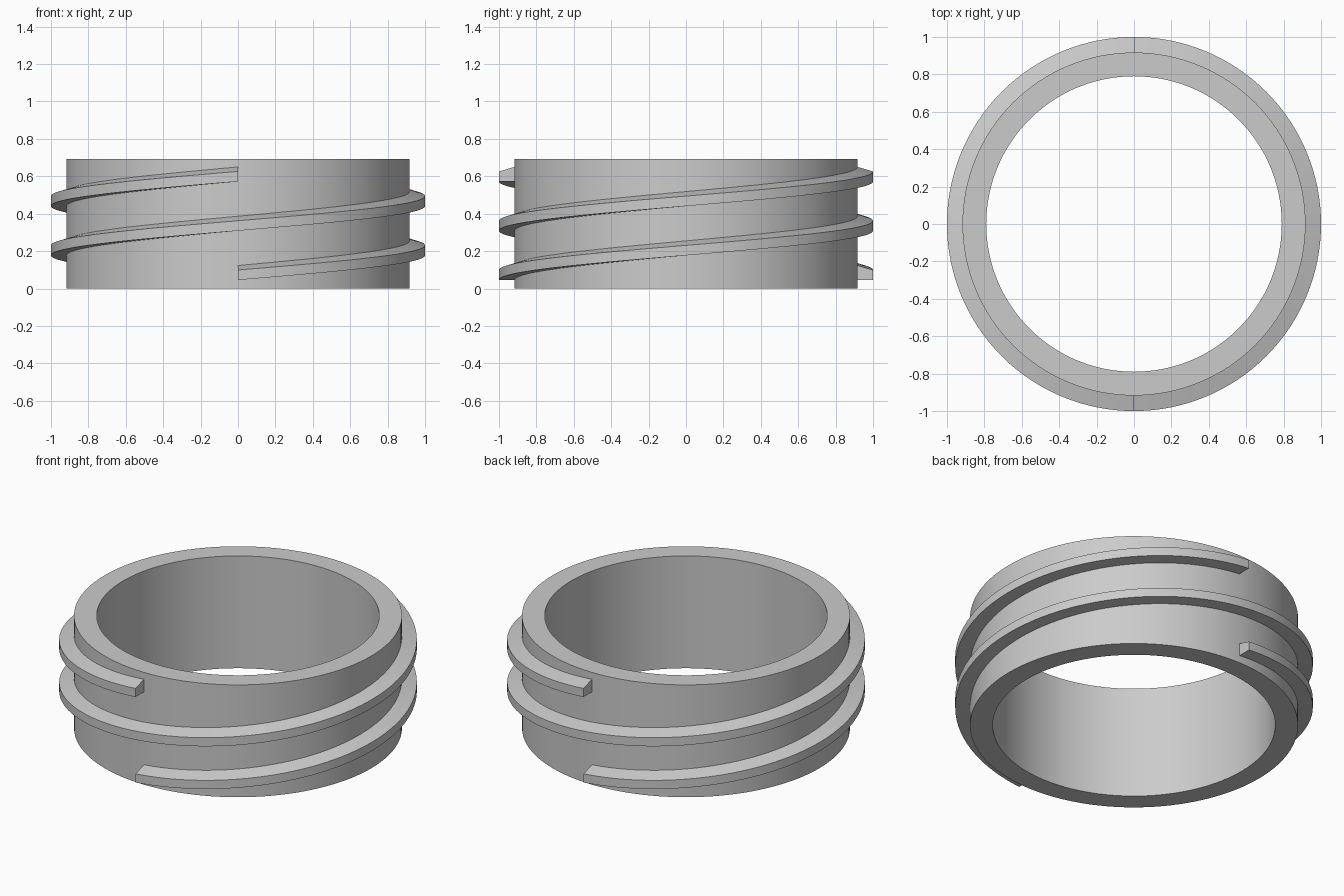
import bpy, bmesh
from math import cos, sin, pi, radians

SEGMENTS = 128
HEIGHT = 0.693
OUTER, INNER = 0.917, 0.79
LEAD = 0.527          # rise of each thread over its single turn

cube = bpy.data.objects.get("Cube")
if cube:
    bpy.data.objects.remove(cube, do_unlink=True)

grey = bpy.data.materials.new("plain grey")
grey.use_nodes = True
colour = (0.6, 0.6, 0.6, 1)
grey.diffuse_color = colour
grey.node_tree.nodes["Principled BSDF"].inputs["Base Color"].default_value = colour


def sweep(name, profile, start, rise, closed):
    """Turn a (radius, z) profile once round z, climbing by rise."""
    bm = bmesh.new()
    rings = []
    for i in range(SEGMENTS if closed else SEGMENTS + 1):
        t = i / SEGMENTS
        a = start + 2 * pi * t
        rings.append([bm.verts.new((r * cos(a), r * sin(a), z + rise * t))
                      for r, z in profile])
    pairs = list(zip(rings, rings[1:]))
    if closed:
        pairs.append((rings[-1], rings[0]))
    n = len(profile)
    for a, b in pairs:
        for j in range(n):
            k = (j + 1) % n
            bm.faces.new((a[j], b[j], b[k], a[k]))
    if not closed:
        bm.faces.new(rings[0])
        bm.faces.new(rings[-1][::-1])
    bmesh.ops.recalc_face_normals(bm, faces=bm.faces)
    mesh = bpy.data.meshes.new(name)
    bm.to_mesh(mesh)
    bm.free()
    mesh.materials.append(grey)
    obj = bpy.data.objects.new(name, mesh)
    bpy.context.collection.objects.link(obj)
    bpy.ops.object.select_all(action="DESELECT")
    obj.select_set(True)
    bpy.context.view_layer.objects.active = obj
    # Low limit keeps the thread's gently sloped top crisp
    bpy.ops.object.shade_smooth_by_angle(angle=radians(15))
    return obj


# Plain tube
sweep("ring_body", [(INNER, 0), (OUTER, 0), (OUTER, HEIGHT), (INNER, HEIGHT)],
      0, 0, True)

# Two threads, flat below and sloped above, rooted slightly inside the tube
thread = [(0.9, 0.0455), (1, 0.0455), (1, 0.099), (0.9, 0.128)]
sweep("front_thread", thread, -pi / 2, LEAD, False)
sweep("back_thread", thread, pi / 2, LEAD, False)
